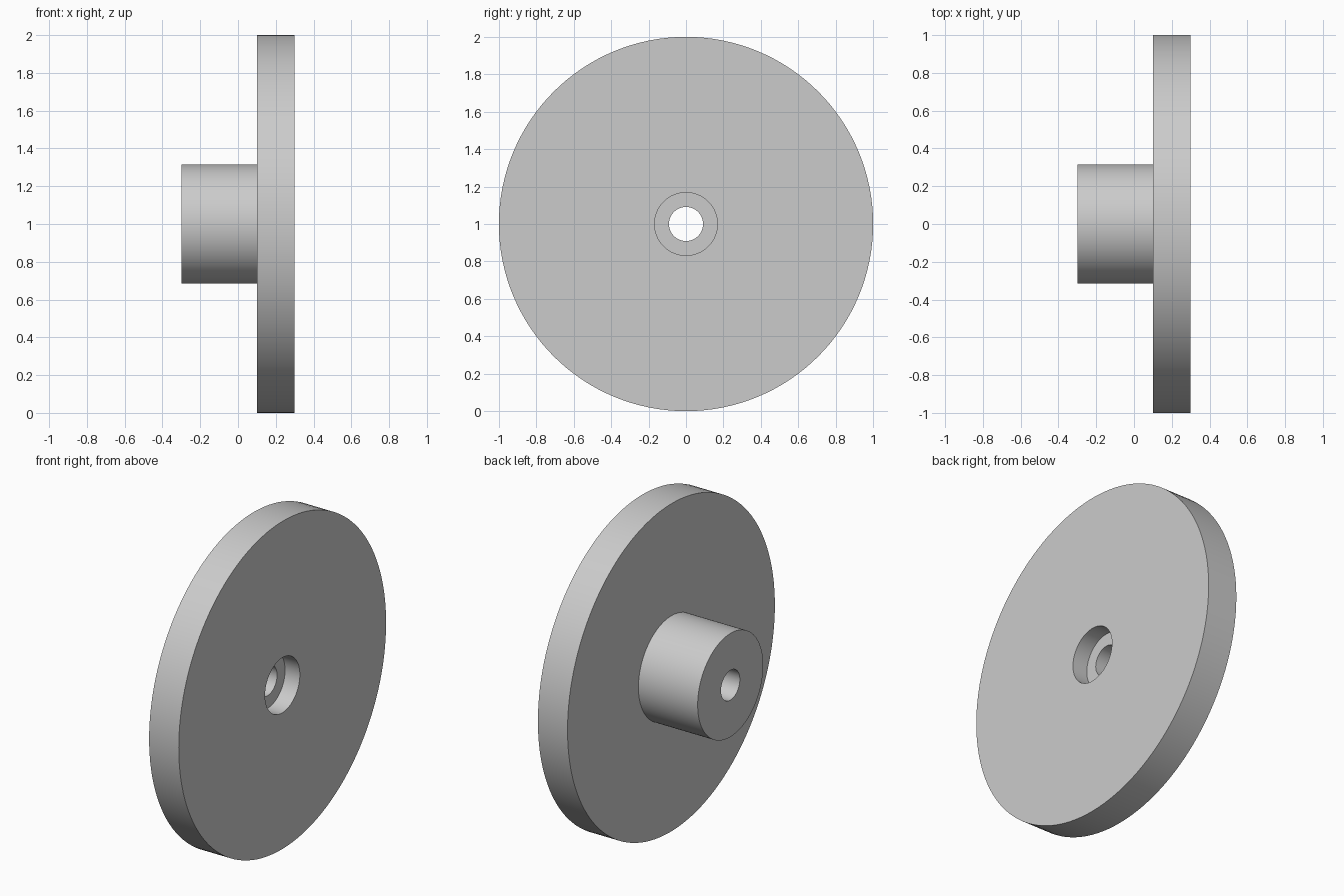
import bpy, bmesh, math
from mathutils import Vector

cube = bpy.data.objects.get("Cube")
if cube:
    bpy.data.objects.remove(cube, do_unlink=True)

SEGMENTS = 128
AXIS_HEIGHT = 1.0

# Single grey finish
grey = bpy.data.materials.new("grey")
grey.use_nodes = True
colour = (0.6, 0.6, 0.6, 1)
grey.diffuse_color = colour
grey.node_tree.nodes["Principled BSDF"].inputs["Base Color"].default_value = colour

# Closed section as (x, radius): boss, plate, counterbore, through hole
boss_end, plate_back, plate_face, bore_floor = -0.3, 0.1, 0.3, 0.2
hole_r, bore_r, boss_r, plate_r = 0.091, 0.168, 0.316, 1.0
section = [
    (boss_end, hole_r), (boss_end, boss_r),
    (plate_back, boss_r), (plate_back, plate_r),
    (plate_face, plate_r), (plate_face, bore_r),
    (bore_floor, bore_r), (bore_floor, hole_r),
]

# Revolve the section about the x axis
bm = bmesh.new()
verts = [bm.verts.new((x, 0, r)) for x, r in section]
edges = [bm.edges.new((a, b)) for a, b in zip(verts, verts[1:] + verts[:1])]
bmesh.ops.spin(bm, geom=verts + edges, cent=(0, 0, 0), axis=(1, 0, 0),
               angle=math.tau, steps=SEGMENTS, use_merge=True)
bmesh.ops.remove_doubles(bm, verts=bm.verts, dist=0.0001)
bmesh.ops.recalc_face_normals(bm, faces=bm.faces)
bmesh.ops.translate(bm, verts=bm.verts, vec=Vector((0, 0, AXIS_HEIGHT)))

mesh = bpy.data.meshes.new("flanged_hub")
bm.to_mesh(mesh)
bm.free()
mesh.materials.append(grey)
hub = bpy.data.objects.new("flanged_hub", mesh)
bpy.context.collection.objects.link(hub)

# Smooth round walls, crisp rims
bpy.ops.object.select_all(action="DESELECT")
hub.select_set(True)
bpy.context.view_layer.objects.active = hub
bpy.ops.object.shade_smooth_by_angle(angle=math.radians(30))
